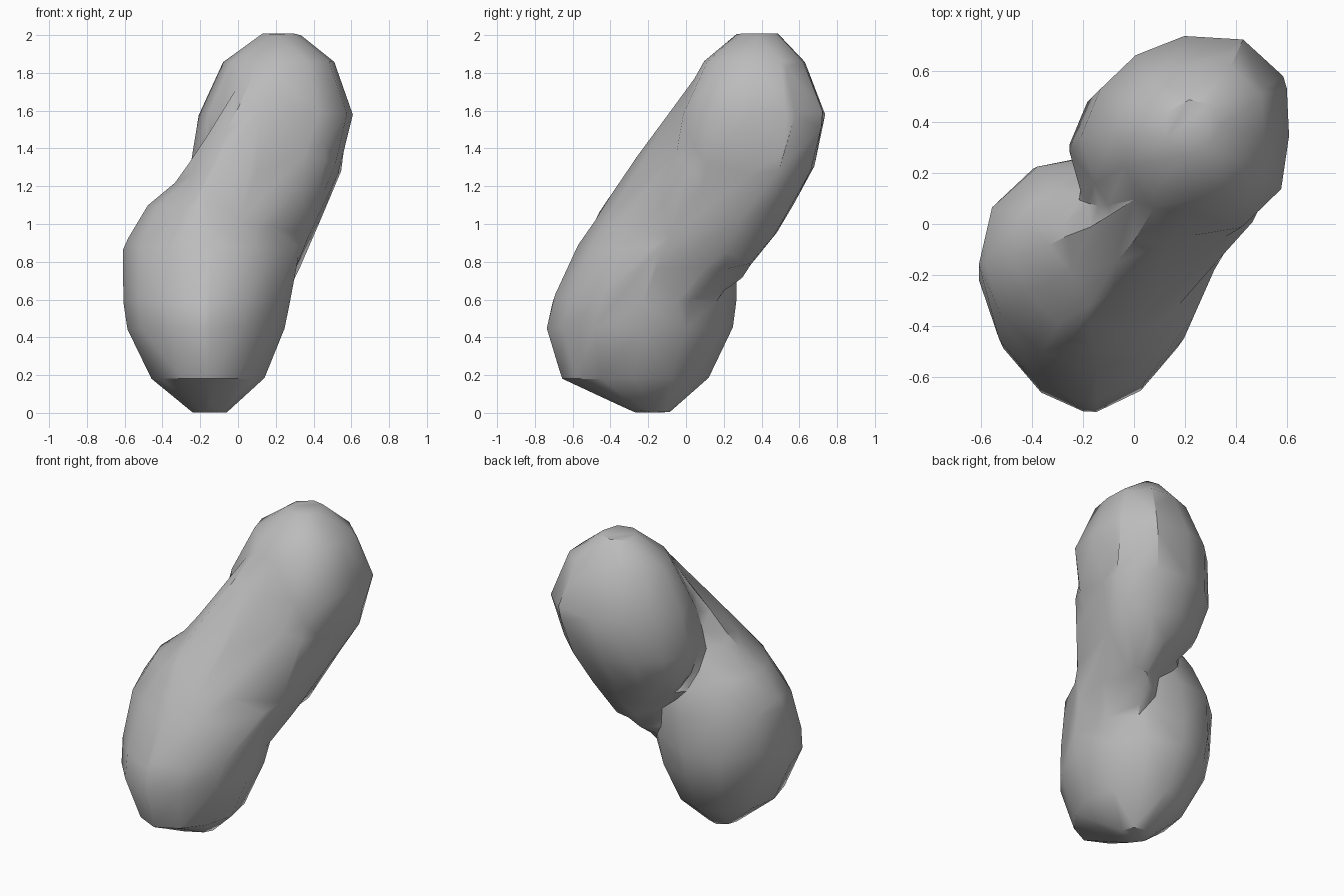
import bpy
import bmesh
from math import cos, sin, radians, tau

default_cube = bpy.data.objects.get("Cube")
if default_cube:
    bpy.data.objects.remove(default_cube, do_unlink=True)

SIDES = 12
TARGET_TRIANGLES = 340

# One plain grey stone
stone = bpy.data.materials.new("stone grey")
stone.use_nodes = True
stone_colour = (0.5, 0.5, 0.5, 1)
stone.diffuse_color = stone_colour
stone.node_tree.nodes["Principled BSDF"].inputs["Base Color"].default_value = stone_colour


def ring(height, left, right, front, back, corners):
    """Level outline inside the given bounds; corners swell or cut each quadrant."""
    points = []
    for step in range(SIDES):
        angle = tau * step / SIDES
        quadrant = min(int(4 * step / SIDES), 3)
        swell = 1 + (corners[quadrant] - 1) * abs(sin(2 * angle))
        across = max(-1, min(1, cos(angle) * swell))
        along = max(-1, min(1, sin(angle) * swell))
        points.append(((left + right) / 2 + across * (right - left) / 2,
                       (front + back) / 2 + along * (back - front) / 2,
                       height))
    return points


def hull_object(name, points):
    """Faceted convex lump wrapped around a set of points."""
    bm = bmesh.new()
    for point in points:
        bm.verts.new(point)
    result = bmesh.ops.convex_hull(bm, input=bm.verts[:])
    spare = {item for item in result["geom_interior"] + result["geom_unused"]
             if isinstance(item, bmesh.types.BMVert)}
    bmesh.ops.delete(bm, geom=list(spare), context="VERTS")
    bmesh.ops.recalc_face_normals(bm, faces=bm.faces[:])
    mesh = bpy.data.meshes.new(name)
    bm.to_mesh(mesh)
    bm.free()
    mesh.materials.append(stone)
    obj = bpy.data.objects.new(name, mesh)
    bpy.context.collection.objects.link(obj)
    return obj


def lobe(name, profile, corners):
    """Lump described by a stack of level outlines."""
    points = []
    for height, left, right, front, back in profile:
        points += ring(height, left, right, front, back, corners)
    return hull_object(name, points)


def apply_modifier(obj, kind, **settings):
    """Add a modifier, set it up and apply it."""
    modifier = obj.modifiers.new(kind.lower(), kind)
    for key, value in settings.items():
        setattr(modifier, key, value)
    bpy.context.view_layer.objects.active = obj
    bpy.ops.object.modifier_apply(modifier=modifier.name)


# Large lower lobe: height, left, right, front, back
rock = lobe("rock", [
    (0, -.24, -.06, -.27, -.09),
    (.18, -.46, .14, -.66, .12),
    (.45, -.59, .25, -.75, .25),
    (.6, -.61, .28, -.71, .27),
    (.88, -.61, .33, -.58, .27),
    (1.1, -.48, .15, -.43, .18),
    (1.28, -.25, -.08, -.22, .08),
], corners=(1, 1.04, .94, .93))

# Upper lobe, leaning back and tapering down behind the waist
upper_lobe = lobe("upper_lobe", [
    (.78, .1, .31, .1, .34),
    (.95, -.05, .37, .1, .48),
    (1.1, -.2, .46, .02, .57),
    (1.3, -.26, .54, -.08, .68),
    (1.58, -.21, .61, -.05, .74),
    (1.86, -.08, .51, .09, .63),
    (2.01, .12, .32, .27, .49),
], corners=(1.15, .93, 1, 1.08))

# Neck carrying the front ridge, the left shoulder and the right flank
neck = hull_object("neck", [
    (-.27, -.48, 1.04), (-.09, -.28, 1.33), (.1, -.09, 1.59), (.1, .11, 1.86),
    (-.42, -.1, 1.1), (-.25, .04, 1.25), (-.12, -.07, 1.4), (-.08, -.6, .75),
    (-.07, -.42, 1.05), (.17, -.22, 1.15), (.3, -.06, 1.25),
    (.36, .01, 1.52), (.28, .09, 1.83), (.2, -.1, .5), (.33, -.13, .82),
    (.38, -.08, .95), (.48, .02, 1.35), (.33, .11, .77), (.49, .31, 1.17),
    (.56, .5, 1.3), (.28, .46, .93), (.1, .28, .68), (.38, .62, 1.24),
])

# Fuse the lumps into one closed stone
for part in (neck, upper_lobe):
    apply_modifier(rock, "BOOLEAN", operation="UNION", solver="EXACT", object=part)
    bpy.data.objects.remove(part, do_unlink=True)

# Wear the seams soft, then chip the surface into broad facets
apply_modifier(rock, "REMESH", mode="VOXEL", voxel_size=.03)
apply_modifier(rock, "SMOOTH", factor=.5, iterations=4)
apply_modifier(rock, "DECIMATE", use_collapse_triangulate=True,
               ratio=TARGET_TRIANGLES / (2 * len(rock.data.polygons)))

# Soft facets with crisp strong edges
bpy.ops.object.select_all(action="DESELECT")
rock.select_set(True)
bpy.context.view_layer.objects.active = rock
bpy.ops.object.shade_smooth_by_angle(angle=radians(35))
